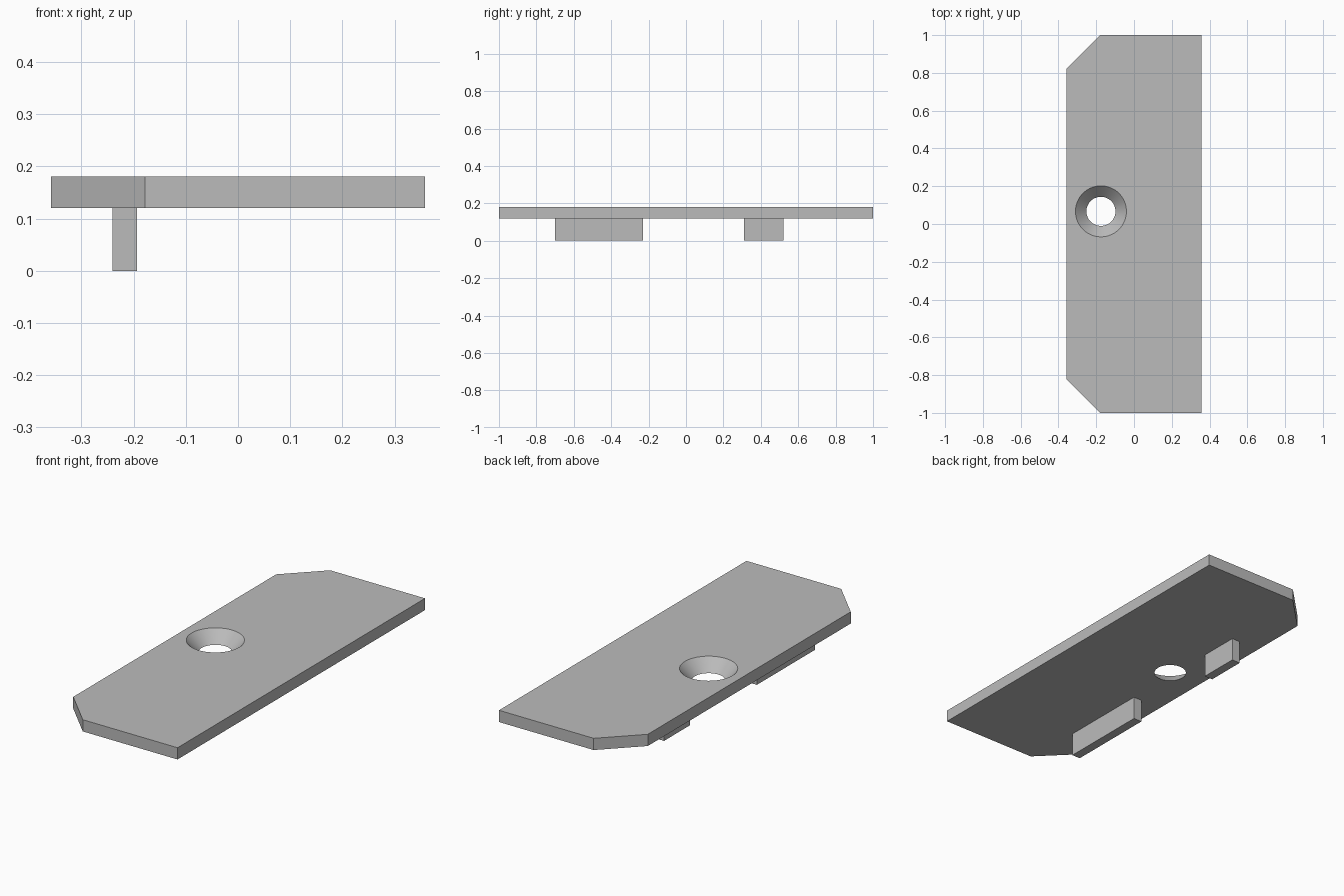
import bpy
import bmesh
import math

default_cube = bpy.data.objects.get("Cube")
if default_cube:
    bpy.data.objects.remove(default_cube, do_unlink=True)

# Single grey material
GREY = (0.5, 0.5, 0.5, 1.0)
grey = bpy.data.materials.new("plain grey")
grey.use_nodes = True
grey.diffuse_color = GREY
grey.node_tree.nodes["Principled BSDF"].inputs["Base Color"].default_value = GREY


def prism(name, outline, bottom, top):
    """Extrude a flat outline upwards into a solid."""
    bm = bmesh.new()
    face = bm.faces.new([bm.verts.new((x, y, bottom)) for x, y in outline])
    grown = bmesh.ops.extrude_face_region(bm, geom=[face])["geom"]
    verts = [g for g in grown if isinstance(g, bmesh.types.BMVert)]
    bmesh.ops.translate(bm, verts=verts, vec=(0, 0, top - bottom))
    bmesh.ops.recalc_face_normals(bm, faces=bm.faces[:])
    mesh = bpy.data.meshes.new(name)
    bm.to_mesh(mesh)
    bm.free()
    mesh.materials.append(grey)
    obj = bpy.data.objects.new(name, mesh)
    bpy.context.collection.objects.link(obj)
    return obj


# Plate with two clipped corners on its right side
HALF_X, HALF_Y, CLIP = 0.358, 1.0, 0.18
BOTTOM, TOP = 0.12, 0.18
plate = prism("plate", [
    (HALF_X, -HALF_Y), (HALF_X, HALF_Y),
    (-HALF_X + CLIP, HALF_Y), (-HALF_X, HALF_Y - CLIP),
    (-HALF_X, -HALF_Y + CLIP), (-HALF_X + CLIP, -HALF_Y)], BOTTOM, TOP)

# Countersunk hole, cut by a cone that runs past both faces
R_LOW, R_HIGH, EXTRA = 0.077, 0.135, 0.03
flare = (R_HIGH - R_LOW) / (TOP - BOTTOM) * EXTRA
bpy.ops.mesh.primitive_cone_add(
    vertices=64, radius1=R_LOW - flare, radius2=R_HIGH + flare,
    depth=TOP - BOTTOM + 2 * EXTRA,
    location=(-0.175, 0.067, (TOP + BOTTOM) / 2))
cutter = bpy.context.object
cutter.name = "hole_cutter"
cutter.hide_render = True
cutter.data.materials.append(grey)

cut = plate.modifiers.new("countersink", 'BOOLEAN')
cut.operation = 'DIFFERENCE'
cut.solver = 'EXACT'
cut.object = cutter
bpy.ops.object.select_all(action='DESELECT')
plate.select_set(True)
bpy.context.view_layer.objects.active = plate
bpy.ops.object.modifier_apply(modifier=cut.name)
bpy.data.objects.remove(cutter, do_unlink=True)
bpy.ops.object.shade_smooth_by_angle(angle=math.radians(30))

# Locating ribs under the plate
X0, X1 = -0.24, -0.193
for name, y0, y1 in (("long_rib", -0.70, -0.23), ("short_rib", 0.31, 0.52)):
    prism(name, [(X0, y0), (X1, y0), (X1, y1), (X0, y1)], 0, BOTTOM)
